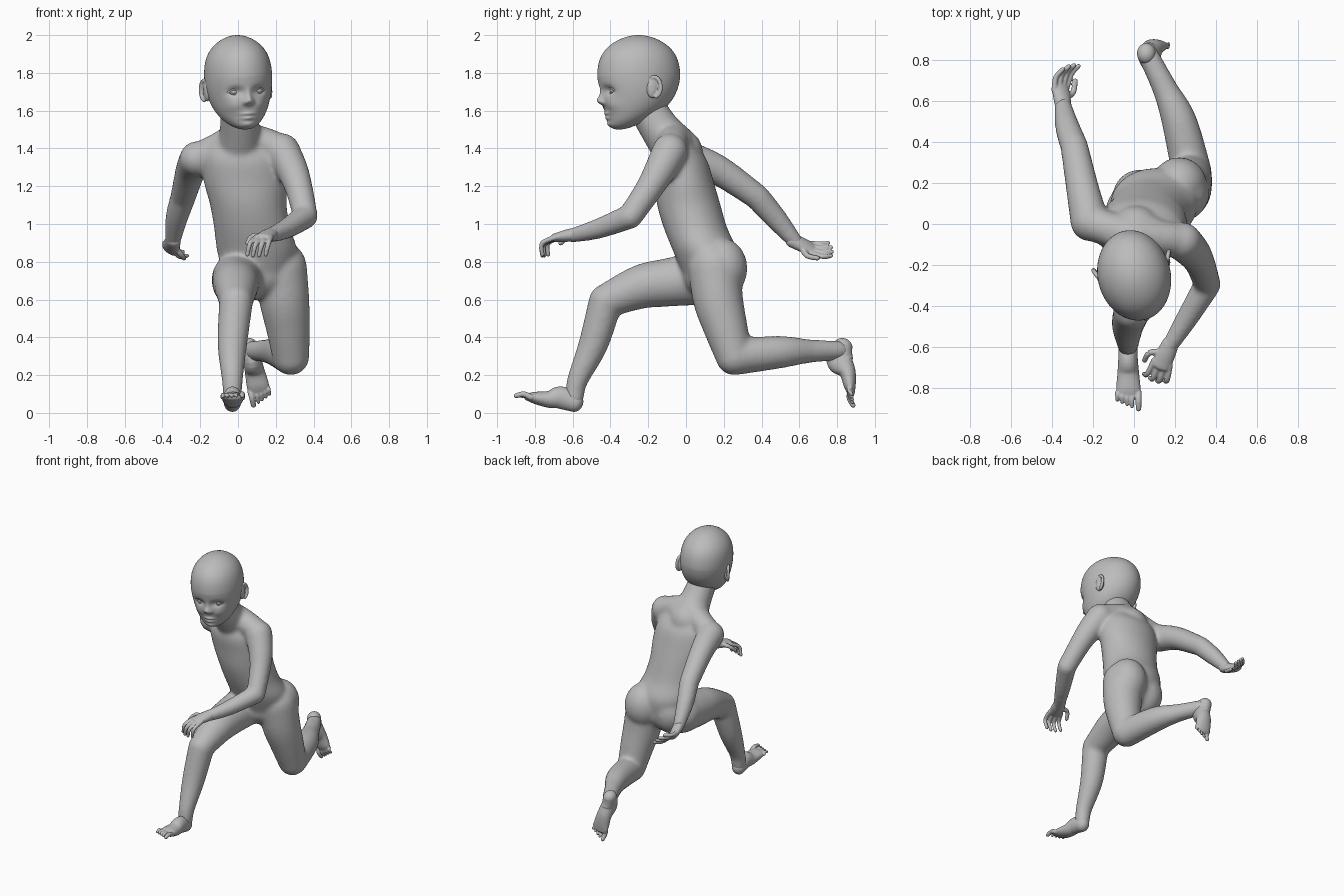
import bpy, bmesh, math
from mathutils import Vector, Matrix

if "Cube" in bpy.data.objects:
    bpy.data.objects.remove(bpy.data.objects["Cube"], do_unlink=True)

# One flat grey for the whole figure
grey = bpy.data.materials.new("clay_grey")
grey.use_nodes = True
tone = (.5, .5, .5, 1)
grey.diffuse_color = tone
grey.node_tree.nodes["Principled BSDF"].inputs["Base Color"].default_value = tone

SIDEWAYS = Vector((1, 0, 0))
UP = Vector((0, 0, 1))
OBLIQUE = Vector((1, .5, .6))


def spline(p, q, r, s, t):
    return .5 * (2 * q + (r - p) * t + (2 * p - 5 * q + 4 * r - s) * t * t
                 + (3 * q - p - 3 * r + s) * t ** 3)


def loft(bm, stations, side=SIDEWAYS, axis=None, segments=24, steps=6):
    """Smooth round-ended tube through (x, y, z, half width, half depth)."""
    st = [Vector(s if len(s) == 5 else (*s, s[3])) for s in stations]
    points = []
    for i in range(len(st) - 1):
        before, after = st[max(i - 1, 0)], st[min(i + 2, len(st) - 1)]
        points += [spline(before, st[i], st[i + 1], after, k / steps) for k in range(steps)]
    points.append(st[-1])
    rings = []
    for i, p in enumerate(points):
        along = (points[min(i + 1, len(points) - 1)] - points[max(i - 1, 0)]).to_3d()
        rings.append((p.to_3d(), (axis or along).normalized(), p[3], p[4]))

    def cap(ring, sign):
        c, t, a, b = ring
        angles = [k * math.pi / 11 for k in range(1, 6)]
        return [(c + t * sign * min(a, b) * math.sin(w), t, a * math.cos(w), b * math.cos(w))
                for w in angles]

    rings = cap(rings[0], -1)[::-1] + rings + cap(rings[-1], 1)
    loops = []
    for c, t, a, b in rings:
        u = (side - t * side.dot(t)).normalized()
        v = t.cross(u)
        turns = [2 * math.pi * k / segments for k in range(segments)]
        loops.append([bm.verts.new(c + u * a * math.cos(w) + v * b * math.sin(w)) for w in turns])
    for m, n in zip(loops, loops[1:]):
        for k in range(segments):
            j = (k + 1) % segments
            bm.faces.new((m[k], m[j], n[j], n[k]))
    bm.faces.new(loops[0][::-1])
    bm.faces.new(loops[-1])


def blob(bm, centre, radii, detail=32):
    mat = Matrix.Translation(centre) @ Matrix.Diagonal((*radii, 1))
    bmesh.ops.create_uvsphere(bm, u_segments=detail, v_segments=detail, radius=1, matrix=mat)


def digit(bm, points, radius):
    loft(bm, [(*p, radius * (1 - .1 * i)) for i, p in enumerate(points)], OBLIQUE, segments=12)


def finish(name, bm, voxel=0, smooth=0, matrix=Matrix()):
    bmesh.ops.recalc_face_normals(bm, faces=bm.faces)
    bm.transform(matrix)
    for f in bm.faces:
        f.smooth = True
    mesh = bpy.data.meshes.new(name)
    bm.to_mesh(mesh)
    bm.free()
    mesh.materials.append(grey)
    ob = bpy.data.objects.new(name, mesh)
    bpy.context.collection.objects.link(ob)
    if voxel:
        fuse = ob.modifiers.new("fuse", 'REMESH')
        fuse.mode, fuse.voxel_size, fuse.use_smooth_shade = 'VOXEL', voxel, True
        soften = ob.modifiers.new("soften", 'SMOOTH')
        soften.factor, soften.iterations = .5, smooth


# Body: torso, shoulders, neck, seat and limbs fused into one skin
body = bmesh.new()
torso = [(.1, .12, .74, .18, .14), (.1, .1, .86, .212, .17), (.075, .05, .98, .202, .168),
         (.055, .015, 1.1, .203, .168), (.04, -.01, 1.22, .22, .158), (.025, -.035, 1.34, .215, .145),
         (.015, -.05, 1.42, .18, .1)]
loft(body, torso, axis=UP, segments=40)
loft(body, [(.23, -.08, 1.39, .085), (.13, -.07, 1.43, .085), (.01, -.06, 1.45, .09),
            (-.1, -.03, 1.4, .085), (-.2, 0, 1.35, .085)], UP)
loft(body, [(.01, -.04, 1.38, .13), (.01, -.135, 1.5, .107), (0, -.21, 1.62, .098)])
for centre in ((.22, .19, .765), (.03, .13, .745)):
    blob(body, centre, (.135, .135, .16))


def limb(stations, joint):
    """Two tubes meeting in a rounded elbow or knee."""
    loft(body, stations[:joint + 1])
    loft(body, stations[joint:])


# Left arm and right leg swing forward, right arm and left leg trail
limb([(.235, -.085, 1.385, .095), (.29, -.14, 1.28, .084), (.325, -.2, 1.18, .073),
      (.357, -.295, 1.04, .066), (.255, -.465, .975, .054), (.17, -.6, .94, .04)], 3)
limb([(-.215, .01, 1.345, .095), (-.25, .17, 1.285, .081), (-.29, .375, 1.145, .068),
      (-.325, .475, 1.03, .06), (-.345, .58, .905, .041)], 2)
limb([(0, .06, .71, .14), (-.01, -.1, .69, .128), (-.01, -.24, .667, .117),
      (-.01, -.425, .592, .09), (-.03, -.49, .365, .079), (-.03, -.575, .17, .056),
      (-.03, -.59, .08, .05)], 3)
limb([(.225, .15, .77, .14), (.245, .17, .6, .133), (.265, .21, .45, .117),
      (.28, .255, .297, .098), (.22, .5, .322, .086), (.15, .66, .327, .062),
      (.075, .81, .33, .053)], 3)
finish("body", body, .011, 18)


def hand(name, wrist, knuckle, across, reach, curl):
    """Palm, four fanned fingers bending by reach then curl, and a thumb."""
    bm = bmesh.new()
    wrist, knuckle, across, reach, curl = map(Vector, (wrist, knuckle, across, reach, curl))
    palm = knuckle - wrist
    loft(bm, [(*(wrist - palm * .2), .041, .036), (*(wrist + palm * .4), .047, .032),
              (*knuckle, .048, .023)], across)
    for i in range(4):
        spread = across * (i - 1.5)
        base = knuckle + spread
        middle = base + reach * (1 if i in (1, 2) else .85) + spread * .25
        digit(bm, [base - palm * .15, middle, middle + curl], .0145)
    base = wrist + palm * .35 - across
    middle = base - across * 1.8 + palm * .2
    digit(bm, [base, middle, middle + palm * .4 + curl * .5], .0165)
    finish(name, bm, .005, 4)


hand("left_hand", (.17, -.6, .943), (.13, -.69, .928), (.026, -.008, 0), (-.02, -.065, -.035),
     (-.015, 0, -.06))
hand("right_hand", (-.345, .58, .905), (-.36, .67, .865), (-.02, -.004, .018), (.02, .06, -.005),
     (.035, .04, .005))


def foot(name, heel, ball, across, top, instep):
    """Tapered sole with an arched instep and five toes, the inner one largest."""
    bm = bmesh.new()
    heel, ball, across, top = map(Vector, (heel, ball, across, top))
    sole = ball - heel
    arch = heel + sole * .35 + top * (instep - .044)
    loft(bm, [(*heel, .046, .052), (*arch, .048, instep), (*(heel + sole * .65), .053, .045),
              (*ball, .059, .032), (*(ball + sole * .18), .054, .02)])
    for i in range(5):
        base = ball + across * (i - 2 + (.3 if i else 0))
        tip = base + sole * (.47 - .05 * i)
        digit(bm, [base + sole * .1, base.lerp(tip, .6) + top * .012, tip], .0115 if i else .017)
    finish(name, bm, .004, 4)


foot("right_foot", (-.03, -.59, .056), (-.027, -.8, .08), (-.024, 0, 0), UP, .06)
foot("left_foot", (.06, .83, .35), (.105, .867, .145), (.022, 0, .004), (0, -1, 0), .072)

# Head: a ball whose lower half is drawn down and forward into the jaw
pivot = Vector((0, -.24, 1.75))
turn = (Matrix.Translation(pivot) @ Matrix.Rotation(math.radians(14), 4, 'Z')
        @ Matrix.Rotation(math.radians(-3), 4, 'Y') @ Matrix.Translation(-pivot))
skull = Vector((0, -.25, 1.78))
head = bmesh.new()
blob(head, skull, (.177, .222, .22), 128)
for v in head.verts:
    s = (skull.z - v.co.z) / .22
    if s > 0:
        v.co.z = skull.z - .28 * s
        v.co.y = skull.y + (v.co.y - skull.y) * (1 - .15 * s) - .11 * s ** 3
    else:
        fuller = 1 + .2 * s * s * (1 - s * s)
        v.co.x *= fuller
        v.co.y = skull.y + (v.co.y - skull.y) * fuller


def press(x, z, width, height, depth):
    """Softly move the face back (or forward, if negative) around a point."""
    for v in head.verts:
        if v.co.y < skull.y:
            d = ((v.co.x - x) / width) ** 2 + ((v.co.z - z) / height) ** 2
            v.co.y += depth * math.exp(-d)


press(0, 1.652, .022, .022, -.032)  # nose tip
press(0, 1.685, .014, .03, -.01)    # nose bridge
press(0, 1.584, .036, .009, -.01)   # upper lip
press(0, 1.56, .03, .01, -.01)      # lower lip
press(0, 1.525, .035, .016, -.01)   # chin
for s in (-1, 1):
    press(s * .065, 1.703, .036, .023, .024)   # eye socket
    press(s * .02, 1.643, .011, .012, -.012)   # nostril
    press(s * .075, 1.63, .04, .035, -.012)    # cheek
finish("head", head, matrix=turn)

# Eyes with upper and lower lids, and ears with a raised rim
for s, label in ((1, "left"), (-1, "right")):
    eye = bmesh.new()
    x, y, z = s * .065, -.402, 1.703
    blob(eye, (x, y, z), (.031, .022, .019))
    for lift, r in ((.016, .006), (-.014, .004)):
        corners = [(x + k * .033, y - .004, z, r) for k in (-1, 1)]
        loft(eye, [corners[0], (x, y - .02, z + lift, r), corners[1]], UP, segments=10)
    finish(label + "_eye", eye, matrix=turn)

    ear = bmesh.new()
    blob(ear, (s * .166, -.218, 1.712), (.018, .034, .055))
    rim = []
    for k in range(9):
        w = math.radians(200 - 34 * k)
        back = math.cos(w)
        rim.append((s * (.176 + .014 * back), -.21 + .032 * back, 1.715 + .054 * math.sin(w), .011))
    loft(ear, rim, segments=12)
    finish(label + "_ear", ear, .005, 4, turn)
